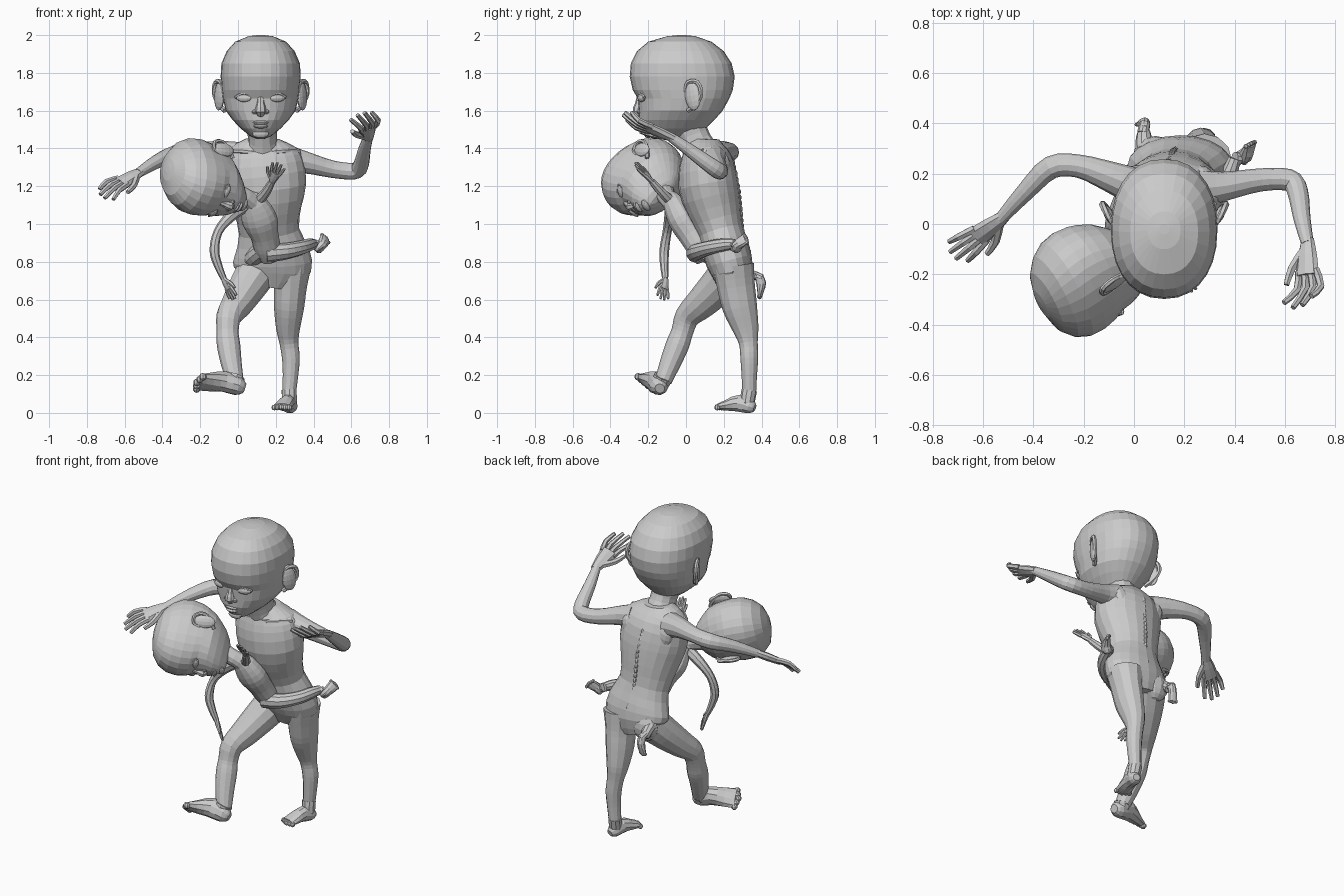
import bpy, bmesh, math
from mathutils import Vector as V, Matrix as M, Euler


def finish(name, bm, mat=None):
    bmesh.ops.recalc_face_normals(bm, faces=bm.faces)
    if mat:
        bm.transform(mat)
    me = bpy.data.meshes.new(name)
    bm.to_mesh(me)
    bm.free()
    ob = bpy.data.objects.new(name, me)
    bpy.context.collection.objects.link(ob)
    return ob


def skin(bm, rings):
    """Bridge rings of coordinates into a capped tube."""
    vs = [[bm.verts.new(c) for c in r] for r in rings]
    n = len(vs[0])
    for a, b in zip(vs, vs[1:]):
        for i in range(n):
            bm.faces.new((a[i], a[(i + 1) % n], b[(i + 1) % n], b[i]))
    bm.faces.new(vs[0][::-1])
    bm.faces.new(vs[-1])


def smooth_path(pts, steps):
    """Catmull-Rom resampling of position and radii together."""
    p = [V(q) for q in pts]
    out = []
    for i in range(len(p) - 1):
        a, b, c, d = p[max(i - 1, 0)], p[i], p[i + 1], p[min(i + 2, len(p) - 1)]
        for k in range(steps):
            t = k / steps
            out.append(0.5 * (2 * b + (c - a) * t + (2 * a - 5 * b + 4 * c - d) * t * t
                              + (3 * b - a - 3 * c + d) * t ** 3))
    return out + [p[-1]]


def tube(bm, pts, ref=(1, 0, 0), sides=10, steps=3):
    """Points are (x, y, z, r) or (x, y, z, r along ref, r across)."""
    path = smooth_path([tuple(q) if len(q) == 5 else (*q, q[3]) for q in pts], steps)
    pos = [V(q[:3]) for q in path]
    rings = []
    for i, q in enumerate(path):
        t = (pos[min(i + 1, len(pos) - 1)] - pos[max(i - 1, 0)]).normalized()
        u = V(ref) - t * t.dot(V(ref))
        u.normalize()
        w = t.cross(u)
        rings.append([pos[i] + u * q[3] * math.cos(a) + w * q[4] * math.sin(a)
                      for a in (2 * math.pi * k / sides for k in range(sides))])
    skin(bm, rings)


def ball(bm, c, r, rot=(0, 0, 0), seg=12):
    m = M.LocRotScale(V(c), Euler(rot), V(r))
    bmesh.ops.create_uvsphere(bm, u_segments=seg, v_segments=seg * 2 // 3, radius=1, matrix=m)


def limb(name, pts, ref=(1, 0, 0), sides=12, steps=3):
    bm = bmesh.new()
    tube(bm, pts, ref, sides, steps)
    return finish(name, bm)


def hand(name, wrist, tip, side, s=1.0, curl=(0, 0, 0)):
    """Palm, four fanned fingers and a thumb on the +side edge."""
    bm = bmesh.new()
    w, d, side, curl = V(wrist), V(tip) - V(wrist), V(side).normalized(), V(curl)
    side = (side - d * side.dot(d) / d.length_squared).normalized()
    tube(bm, [(*(w - d * .08), .024 * s, .02 * s), (*(w + d * .2), .038 * s, .022 * s),
              (*(w + d * .5), .046 * s, .018 * s)], side, 8, 2)
    for k, ln in zip((-1.5, -.5, .5, 1.5), (.86, .98, 1.0, .9)):
        a = w + d * .42 + side * k * .022 * s
        b = w + d * .7 + side * k * .031 * s - curl * .25
        c = w + d * ln + side * k * .036 * s + curl
        tube(bm, [(*a, .015 * s), (*b, .014 * s), (*c, .01 * s)], side, 6, 2)
    a, b, c = (w + d * t + side * o * s for t, o in ((.1, .015), (.35, .06), (.6, .08)))
    tube(bm, [(*a, .018 * s), (*b, .016 * s), (*c, .011 * s)], d, 6, 2)
    return finish(name, bm)


def foot(name, ankle, heel, toe, up, s=1.0):
    """Ankle-to-heel block, wedge-shaped sole and five toes."""
    bm = bmesh.new()
    h, d, up = V(heel), V(toe) - V(heel), V(up)
    side = d.cross(up).normalized()
    up = side.cross(d).normalized()
    ra = lambda t, lift, a, b: (*(h + d * t + up * lift * s), a * s, b * s)
    tube(bm, [ra(-.08, .035, .022, .02), ra(.05, .04, .04, .04), ra(.35, .05, .042, .048),
              ra(.65, .032, .05, .032), ra(.88, .018, .052, .018)], side, 10, 2)
    tube(bm, [(*ankle, .042 * s), (*(h + d * .14 + up * .06 * s), .04 * s),
              (*(h + d * .1 + up * .03 * s), .032 * s)], side, 10, 2)
    for k in range(-2, 3):
        c = h + d * (.93 - .03 * abs(k)) + side * k * .021 * s + up * .014 * s
        ball(bm, c, [.016 * s] * 3, seg=8)
    return finish(name, bm)


def head(name, mat):
    """Large cranium, small face; local face looks along -y."""
    bm = bmesh.new()
    prof = [(.25, -.02, .02, .02), (.244, -.08, .07, .065), (.215, -.18, .155, .135),
            (.165, -.24, .22, .18), (.1, -.272, .262, .208), (.03, -.278, .278, .212),
            (-.04, -.262, .268, .206), (-.085, -.236, .25, .2), (-.15, -.23, .214, .185),
            (-.2, -.228, .17, .148), (-.245, -.212, .125, .105), (-.285, -.185, .06, .056),
            (-.3, -.15, .01, .02)]
    rings = []
    for z, f, b, w in prof:
        ring = []
        for k in range(28):
            c, s = math.cos(k * math.tau / 28), math.sin(k * math.tau / 28)
            c, s = (math.copysign(abs(v) ** .9, v) for v in (c, s))
            ring.append((w * c, (f + b) / 2 + (b - f) / 2 * s, z))
        rings.append(ring)
    skin(bm, rings)
    # nose, lips and chin
    tube(bm, [(0, -.222, -.07, .018), (0, -.228, -.115, .022), (0, -.234, -.15, .03),
              (0, -.215, -.168, .02)], (1, 0, 0), 8, 2)
    for z, r in ((-.213, .045), (-.232, .038)):
        ball(bm, (0, -.212, z), (r, .022, .012))
    ball(bm, (0, -.18, -.272), (.045, .022, .024))
    for sx in (-1, 1):
        ball(bm, (sx * .03, -.22, -.156), (.018, .02, .014), seg=8)
        # eye and lid
        ball(bm, (sx * .088, -.215, -.082), (.044, .018, .022), (0, 0, sx * .3))
        tube(bm, [(sx * .045, -.226, -.076, .007), (sx * .085, -.226, -.056, .009),
                  (sx * .135, -.2, -.08, .007)], (0, 0, 1), 6, 3)
        # ear bowl and rim
        ball(bm, (sx * .218, .055, -.072), (.02, .046, .078), (.15, 0, -sx * .5))
        tube(bm, [(sx * .19, .03, -.15, .013), (sx * .218, .07, -.12, .014),
                  (sx * .245, .1, -.06, .013), (sx * .238, .08, .0, .013),
                  (sx * .21, .03, .0, .012), (sx * .198, .015, -.05, .01)],
             (1, 0, 0), 6, 3)
    return finish(name, bm, mat)


# ---- standing figure ----
head("large_head", M.Translation((.12, -.02, 1.75)))
limb("neck", [(.125, .02, 1.52, .085), (.13, .05, 1.44, .078, .085), (.13, .09, 1.36, .12, .1)])
torso = [(.13, .1, 1.45, .09, .075), (.13, .1, 1.40, .18, .11), (.135, .11, 1.32, .212, .145),
         (.15, .12, 1.2, .212, .16), (.155, .15, 1.08, .18, .145), (.165, .185, .96, .16, .12),
         (.18, .215, .85, .198, .125), (.182, .24, .76, .205, .115), (.17, .25, .67, .12, .08)]
limb("torso", torso, sides=20, steps=2)
bm = bmesh.new()
for q in smooth_path(torso[2:7], 4):                       # spine knobs
    ball(bm, (q[0], q[1] + q[4] - .008, q[2]), (.016, .014, .02), seg=8)
for sx in (-1, 1):                                         # shoulder blades, collar bones, buttocks
    ball(bm, (.135 + sx * .12, .195, 1.3), (.055, .04, .08), (0, sx * .3, 0))
    tube(bm, [(.13 + sx * .03, .0, 1.375, .012), (.13 + sx * .11, .015, 1.385, .014),
              (.13 + sx * .19, .09, 1.385, .016)], (0, 0, 1), 6)
    ball(bm, (.17 + sx * .085, .29, .74), (.085, .06, .09))
finish("back_and_shoulder_bones", bm)

limb("right_arm", [(.0, .15, 1.36, .075), (-.1, .19, 1.38, .06), (-.22, .23, 1.385, .046),
                   (-.33, .225, 1.372, .046), (-.43, .13, 1.33, .037), (-.53, .02, 1.268, .025)],
     (0, 0, 1))
hand("right_hand", (-.53, .02, 1.268), (-.72, -.125, 1.165), (.55, -.55, -.4), 1.1, (0, 0, -.02))
limb("left_arm", [(.26, .14, 1.34, .08), (.36, .15, 1.325, .058), (.5, .175, 1.29, .046),
                  (.615, .175, 1.28, .044), (.65, .13, 1.31, .042), (.668, .02, 1.39, .034),
                  (.69, -.08, 1.46, .025)], (0, .6, 1))
hand("left_hand", (.69, -.08, 1.46), (.685, -.33, 1.565), (-.75, -.1, -.3), 1.1, (-.035, 0, .02))

limb("forward_leg", [(.1, .24, .75, .11), (.05, .17, .67, .1), (-.005, .08, .58, .084),
                     (-.048, .008, .51, .067), (-.055, -.02, .43, .058), (-.05, -.045, .36, .062),
                     (-.035, -.085, .26, .055), (-.015, -.12, .17, .045)])
foot("forward_foot", (-.015, -.12, .19), (.015, -.172, .1), (-.235, -.235, .152), (-.1, .6, .75), 1.25)
limb("rear_leg", [(.28, .25, .78, .11), (.277, .265, .67, .088, .1), (.27, .285, .56, .08, .092),
                  (.265, .315, .45, .064, .07), (.27, .33, .37, .05), (.28, .335, .29, .047),
                  (.278, .335, .2, .041), (.27, .335, .1, .036)])
foot("rear_foot", (.27, .335, .12), (.28, .345, -.006), (.225, .15, .018), (0, 0, 1), .98)

# ---- carried infant ----
F, U = V((.27, -.74, -.62)).normalized(), V((-.83, -.38, .3))
U = (U - F * U.dot(F)).normalized()
L = (-F).cross(U)
rot = M((L, -F, U)).transposed().to_4x4()
head("small_head", M.Translation((-.2, -.215, 1.243)) @ rot @ M.Scale(.83, 4))
limb("small_neck", [(-.04, -.12, 1.17, .06), (.04, -.1, 1.14, .048), (.09, -.06, 1.1, .055)], (0, 1, 0))
limb("small_torso", [(.05, -.08, 1.14, .045, .04), (.085, -.06, 1.1, .075, .06),
                     (.115, -.02, 1.02, .095, .075), (.14, .03, .94, .075, .07),
                     (.155, .07, .87, .07, .065), (.165, .1, .81, .045, .05)], sides=14)
limb("small_left_arm", [(.09, -.06, 1.11, .033), (.125, -.1, 1.14, .027), (.155, -.14, 1.18, .024),
                        (.18, -.18, 1.225, .018)], (0, 1, 0), 8)
hand("small_left_hand", (.18, -.18, 1.225), (.22, -.27, 1.32), (-.8, 0, .4), .65)
limb("small_right_arm", [(.04, -.08, 1.1, .035), (-.04, -.085, 1.04, .03), (-.105, -.1, .96, .024),
                         (-.125, -.115, .86, .026), (-.105, -.115, .78, .022),
                         (-.075, -.11, .71, .016)], (0, 1, 0), 8)
hand("small_right_hand", (-.075, -.11, .71), (-.02, -.125, .6), (.5, -.8, .3), .65)
limb("small_left_leg", [(.15, .05, .845, .05), (.25, .065, .855, .044), (.335, .125, .875, .038),
                        (.378, .2, .89, .034), (.4, .26, .895, .026)], (0, 0, 1), 10)
foot("small_left_foot", (.4, .26, .895), (.405, .285, .86), (.465, .33, .93), (.5, -.8, .1), .65)
limb("small_right_leg", [(.13, .08, .86, .05), (.08, .15, .82, .048), (.05, .25, .78, .04),
                         (.04, .33, .74, .034), (.04, .365, .71, .026)], (1, 0, 0), 10)
foot("small_right_foot", (.035, .36, .73), (.035, .365, .725), (.03, .385, .6), (.3, 1, .2), .55)
